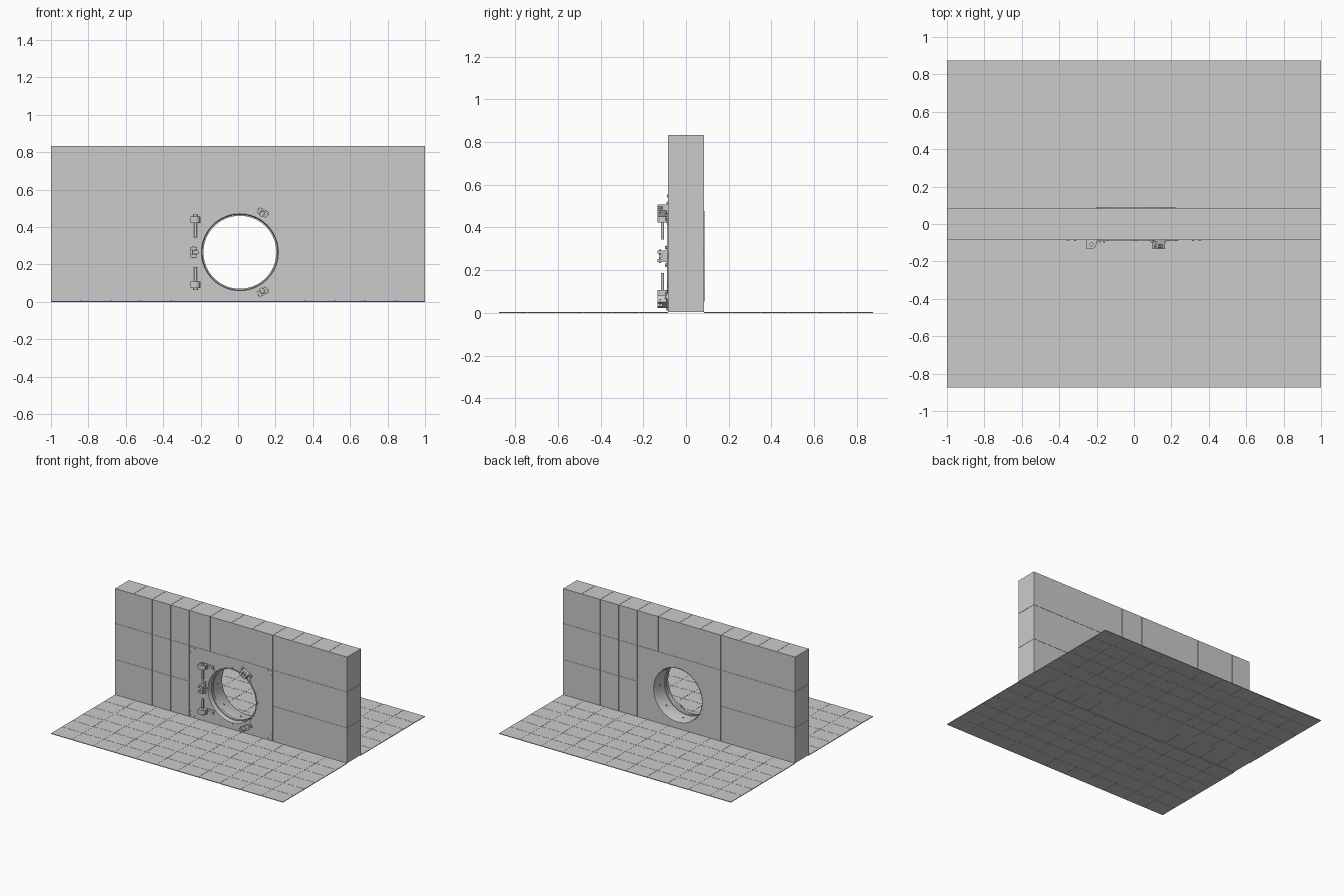
import bpy, bmesh, math
from mathutils import Matrix, Vector

if "Cube" in bpy.data.objects:
    bpy.data.objects.remove(bpy.data.objects["Cube"])

CX, CZ = 0.01, 0.265            # port centre
HALF, T, FRONT, DEPTH = 1.0, 0.085, -0.085, 0.875
Z0, TOP, ROW, PANEL = 0.005, 0.832, 0.28, 0.36
GAP = 0.001                     # half seam width


def box(bm, lo, hi, m=Matrix()):
    lo, hi = Vector(lo), Vector(hi)
    s = hi - lo
    bmesh.ops.create_cube(bm, size=1, matrix=m @ Matrix.Translation((lo + hi) / 2) @ Matrix.Diagonal((*s, 1)))


def cyl(bm, c, r, h, axis='Y', n=16, m=Matrix()):
    rot = Matrix.Rotation(math.pi / 2, 4, 'X') if axis == 'Y' else Matrix()
    bmesh.ops.create_cone(bm, cap_ends=True, segments=n, radius1=r, radius2=r, depth=h,
                          matrix=m @ Matrix.Translation(c) @ rot)


def finish(bm, name, smooth=False):
    bmesh.ops.recalc_face_normals(bm, faces=bm.faces)
    me = bpy.data.meshes.new(name)
    bm.to_mesh(me)
    bm.free()
    ob = bpy.data.objects.new(name, me)
    bpy.context.collection.objects.link(ob)
    if smooth:
        bpy.ops.object.select_all(action='DESELECT')
        ob.select_set(True)
        bpy.context.view_layer.objects.active = ob
        bpy.ops.object.shade_smooth_by_angle(angle=math.radians(35))
    return ob


def pierce(ob, cutter):
    mod = ob.modifiers.new("port_hole", 'BOOLEAN')
    mod.operation, mod.object, mod.solver = 'DIFFERENCE', cutter, 'EXACT'
    bpy.context.view_layer.objects.active = ob
    bpy.ops.object.modifier_apply(modifier=mod.name)


# floor: two halves of tiles on thin backing sheets
bm = bmesh.new()
w, d = 2 * HALF / 11, (DEPTH - T) / 6
for s in (-1, 1):
    for i in range(11):
        for j in range(6):
            x, y = -HALF + i * w, T + j * d
            ya, yb = sorted((s * (y + (GAP if j else 0)), s * (y + d - (GAP if j < 5 else 0))))
            box(bm, (x + (GAP if i else 0), ya, 0), (x + w - (GAP if i < 10 else 0), yb, 0.005))
    ya, yb = sorted((s * T, s * DEPTH))
    box(bm, (-HALF, ya, 0.001), (HALF, yb, 0.004))
finish(bm, "floor_tiles")

# cutter for the round port
bm = bmesh.new()
cyl(bm, (CX, 0, CZ), 0.211, 0.4, n=64)
cutter = finish(bm, "port_cutter")
cutter.hide_render = True

# wall core visible only in the seams
bm = bmesh.new()
e = 0.002
box(bm, (-HALF + e, -T + e, Z0 + e), (HALF - e, T - e, TOP - e))
pierce(finish(bm, "wall_core"), cutter)

# wall blocks around the central panel
xs = [-1, -0.84, -0.68, -0.52, -0.36, -0.18, 0, 0.18, 0.36, 0.52, 0.68, 0.84, 1]
zs = [Z0, ROW, 2 * ROW, TOP]
bm = bmesh.new()
for i in range(12):
    for k in range(3):
        if k < 2 and abs(xs[i] + xs[i + 1]) / 2 < PANEL:
            continue
        box(bm, (xs[i] + (GAP if i else 0), -T, zs[k] + (GAP if k else 0)),
            (xs[i + 1] - (GAP if i < 11 else 0), T, zs[k + 1] - (GAP if k < 2 else 0)))
finish(bm, "wall_blocks")

# central panel with the port
bm = bmesh.new()
box(bm, (-PANEL + GAP, -T, Z0), (PANEL - GAP, T, 2 * ROW - GAP))
pierce(finish(bm, "port_panel"), cutter)
bpy.data.objects.remove(cutter)

# stepped liner ring, lathed around the port axis
prof = [(0.2125, -0.089), (0.206, -0.089), (0.202, -0.080), (0.202, -0.055), (0.195, -0.055),
        (0.195, -0.035), (0.202, -0.035), (0.202, 0.070), (0.208, 0.087), (0.2125, 0.087)]
bm = bmesh.new()
N = 64
rings = []
for i in range(N):
    a = 2 * math.pi * i / N
    rings.append([bm.verts.new((CX + r * math.cos(a), y, CZ + r * math.sin(a))) for r, y in prof])
for i in range(N):
    A, B = rings[i], rings[(i + 1) % N]
    for j in range(len(prof)):
        k = (j + 1) % len(prof)
        bm.faces.new((A[j], A[k], B[k], B[j]))
finish(bm, "port_liner", True)

# bolts around the port, outside and inside
bm = bmesh.new()
for i in range(8):
    m = Matrix.Translation((CX, 0, CZ)) @ Matrix.Rotation(i * math.pi / 4, 4, 'Y')
    cyl(bm, (0.219, FRONT - 0.002, 0), 0.006, 0.006, n=12, m=m)
    cyl(bm, (0, 0, 0), 0.006, 0.008, 'Z', 12,
        m @ Matrix.Translation((0.2, 0.02, 0)) @ Matrix.Rotation(math.pi / 2, 4, 'Y'))
finish(bm, "port_bolts", True)

# corner bolts of the panel, three per corner
bm = bmesh.new()
for sx in (-1, 1):
    for z, s in ((0.547, -1), (0.018, 1)):
        for dx, dz in ((0, 0), (0.034, 0), (0, 0.032)):
            cyl(bm, (sx * (0.35 - dx), FRONT - 0.002, z + s * dz), 0.006, 0.006, n=12)
finish(bm, "corner_bolts", True)

# three clamps spaced evenly around the port (local x radial, z tangential)
for n, ang in enumerate((60, 180, 300)):
    m = Matrix.Translation((CX, 0, CZ)) @ Matrix.Rotation(-math.radians(ang), 4, 'Y')
    bm = bmesh.new()
    box(bm, (0.228, FRONT - 0.007, -0.050), (0.263, FRONT, 0.050), m)      # base plate
    box(bm, (0.228, FRONT - 0.024, -0.028), (0.263, FRONT - 0.007, 0.028), m)
    for s in (-1, 1):
        lo, hi = sorted((s * 0.012, s * 0.028))
        box(bm, (0.228, -0.133, lo), (0.263, FRONT - 0.024, hi), m)         # ears
        cyl(bm, (0.2455, FRONT - 0.009, s * 0.040), 0.007, 0.008, n=12, m=m)
    cyl(bm, (0.248, -0.121, 0), 0.005, 0.062, 'Z', 12, m)                   # cross pin
    box(bm, (0.222, -0.127, -0.009), (0.250, -0.115, 0.009), m)             # latch tongue
    finish(bm, "clamp_%d" % (n + 1), True)

# hinge brackets with pins, mirrored about the port centre
for name, s in (("upper", 1), ("lower", -1)):
    m = Matrix.Translation((0, 0, CZ)) @ Matrix.Diagonal((1, 1, s, 1))
    bm = bmesh.new()
    box(bm, (-0.205, FRONT - 0.007, 0.155), (-0.147, FRONT, 0.190), m)      # leaf
    box(bm, (-0.254, -0.110, 0.157), (-0.200, FRONT, 0.192), m)             # knuckle body
    box(bm, (-0.254, -0.133, 0.157), (-0.227, -0.108, 0.192), m)
    cyl(bm, (-0.227, -0.110, 0.1745), 0.0245, 0.035, 'Z', 24, m)
    for x in (-0.185, -0.160):
        cyl(bm, (x, FRONT - 0.009, 0.1725), 0.006, 0.008, n=12, m=m)
    finish(bm, name + "_hinge_bracket", True)
    bm = bmesh.new()
    cyl(bm, (-0.227, -0.110, 0.139), 0.0075, 0.122, 'Z', 16, m)
    cyl(bm, (-0.227, -0.110, 0.197), 0.011, 0.010, 'Z', 16, m)
    finish(bm, name + "_hinge_pin", True)
